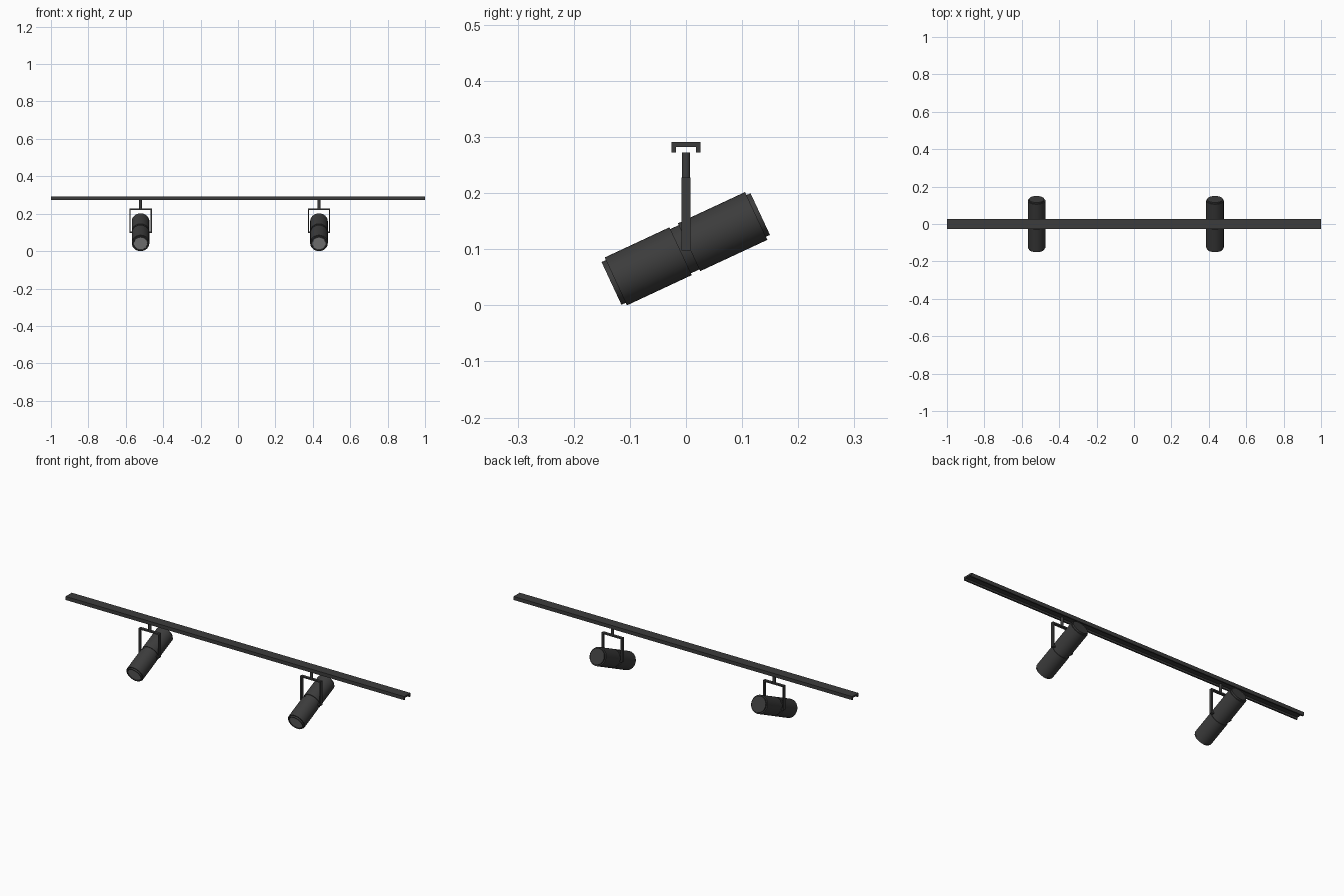
import bpy, bmesh, math
from mathutils import Matrix, Vector

if "Cube" in bpy.data.objects:
    bpy.data.objects.remove(bpy.data.objects["Cube"])


def material(name, v):
    m = bpy.data.materials.new(name)
    m.diffuse_color = (v, v, v, 1)
    m.use_nodes = True
    m.node_tree.nodes["Principled BSDF"].inputs["Base Color"].default_value = m.diffuse_color
    return m


DARK = material("dark_metal", 0.045)
GLASS = material("lens_grey", 0.27)


def finish(name, bm, mat, smooth=False):
    bmesh.ops.recalc_face_normals(bm, faces=bm.faces)
    me = bpy.data.meshes.new(name)
    bm.to_mesh(me)
    bm.free()
    ob = bpy.data.objects.new(name, me)
    bpy.context.collection.objects.link(ob)
    me.materials.append(mat)
    if smooth:
        bpy.ops.object.select_all(action='DESELECT')
        ob.select_set(True)
        bpy.context.view_layer.objects.active = ob
        bpy.ops.object.shade_smooth_by_angle(angle=math.radians(35))
    return ob


def extrude(name, pts, vec, mat):
    """Extrude a closed outline along a vector."""
    bm = bmesh.new()
    f = bm.faces.new([bm.verts.new(p) for p in pts])
    r = bmesh.ops.extrude_face_region(bm, geom=[f])
    vs = [g for g in r["geom"] if isinstance(g, bmesh.types.BMVert)]
    bmesh.ops.translate(bm, verts=vs, vec=vec)
    return finish(name, bm, mat)


def lathe(name, profile, mat, matrix, steps=40):
    """Spin (radius, height) points about z, then place with a matrix."""
    bm = bmesh.new()
    vs = [bm.verts.new((r, 0, h)) for r, h in profile]
    edges = [bm.edges.new(p) for p in zip(vs, vs[1:])]
    bmesh.ops.spin(bm, geom=vs + edges, cent=(0, 0, 0), axis=(0, 0, 1),
                   angle=2 * math.pi, steps=steps, use_duplicate=False)
    bmesh.ops.remove_doubles(bm, verts=bm.verts, dist=1e-5)
    bm.transform(matrix)
    return finish(name, bm, mat, True)


# Ceiling rail: channel open downwards
rail = [(-.026, .272), (-.026, .291), (.026, .291), (.026, .272),
        (.018, .272), (.018, .282), (-.018, .282), (-.018, .272)]
extrude("rail", [(-1, y, z) for y, z in rail], (2, 0, 0), DARK)

# Lamp housing: two barrels joined by a narrow neck, stepped ends, recessed front
housing = [(0, -.1425), (.035, -.1425), (.036, -.1465), (.042, -.1465), (.042, -.138),
           (.047, -.138), (.047, -.0105), (.0435, -.0105), (.0435, .006),
           (.047, .006), (.047, .138), (.041, .138), (.041, .146), (0, .146)]
lens = [(0, -.1445), (.0352, -.1445), (.0352, -.1427), (0, -.1427)]
stem = [(0, .226), (.0075, .226), (.0075, .272), (0, .272)]

# Yoke: inverted U with short inward feet holding the neck
yoke = [(.043, .098), (.06, .098), (.06, .228)]
inner = [(.053, .221), (.053, .105), (.043, .105)]
outline = yoke + [(-x, z) for x, z in reversed(yoke)]
outline += [(-x, z) for x, z in reversed(inner)] + inner

tilt = Matrix.Rotation(math.radians(-65), 4, 'X')
for side, x in (("left", -.521), ("right", .433)):
    pose = Matrix.Translation((x, 0, .101)) @ tilt
    lathe(side + "_lamp_housing", housing, DARK, pose)
    lathe(side + "_lens", lens, GLASS, pose)
    lathe(side + "_stem", stem, DARK, Matrix.Translation((x, 0, 0)), 20)
    extrude(side + "_yoke", [(x + px, -.0078, z) for px, z in outline],
            (0, .0156, 0), DARK)
